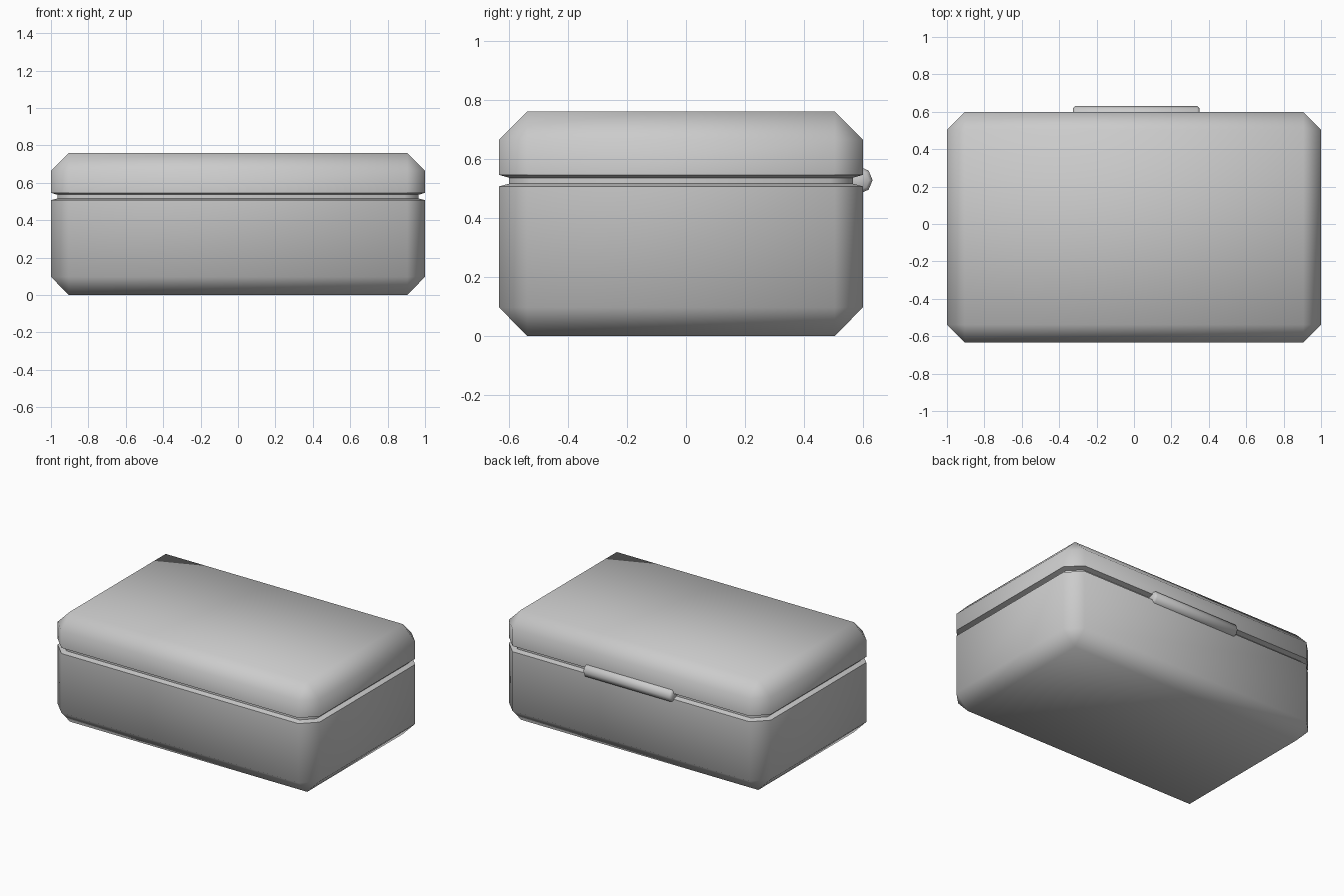
import bpy, bmesh, math

if "Cube" in bpy.data.objects:
    bpy.data.objects.remove(bpy.data.objects["Cube"])

HX, HY, YC = 1.0, 0.616, -0.017   # half sizes and y centre of the case
CH = 0.095                        # chamfer width
GROOVE = 0.034                    # depth of the seam


def finish(name, bm):
    bmesh.ops.remove_doubles(bm, verts=bm.verts, dist=1e-5)
    bmesh.ops.recalc_face_normals(bm, faces=bm.faces)
    me = bpy.data.meshes.new(name)
    bm.to_mesh(me)
    bm.free()
    ob = bpy.data.objects.new(name, me)
    bpy.context.collection.objects.link(ob)
    bpy.ops.object.select_all(action='DESELECT')
    ob.select_set(True)
    bpy.context.view_layer.objects.active = ob
    bpy.ops.object.shade_smooth_by_angle(angle=math.radians(50))
    return ob


def ring(bm, z, inset, cut):
    """Rectangle with its corners cut off."""
    a, b = HX - inset, HY - inset
    pts = []
    for sx, sy in ((1, 1), (-1, 1), (-1, -1), (1, -1)):
        pair = [(sx * a, sy * (b - cut)), (sx * (a - cut), sy * b)]
        pts += pair if sx * sy > 0 else pair[::-1]
    return [bm.verts.new((x, y + YC, z)) for x, y in pts]


def shell(name, levels, cap_bottom=False, cap_top=False):
    """Skin a stack of (z, inset, corner cut) rings."""
    bm = bmesh.new()
    rings = [ring(bm, *lv) for lv in levels]
    for lo, hi in zip(rings, rings[1:]):
        for i in range(8):
            j = (i + 1) % 8
            bm.faces.new((lo[i], lo[j], hi[j], hi[i]))
    if cap_bottom:
        bm.faces.new(rings[0][::-1])
    if cap_top:
        bm.faces.new(rings[-1])
    return finish(name, bm)


# Case halves, with lips that slope into the seam
seam_cut = CH - GROOVE * 0.586
shell("base", [(0, CH, 0), (0.097, 0, CH), (0.507, 0, CH),
               (0.516, GROOVE, seam_cut)], cap_bottom=True)
shell("seam_band", [(0.516, GROOVE, seam_cut), (0.536, GROOVE, seam_cut)])
shell("lid", [(0.536, GROOVE, seam_cut), (0.546, 0, CH),
              (0.665, 0, CH), (0.76, CH, 0)], cap_top=True)

# Hinge barrel: octagonal bar with bevelled ends
R, END = 0.046, 0.012
bm = bmesh.new()
loops = []
for x, r in ((-0.325, R - END), (-0.325 + END, R), (0.35 - END, R), (0.35, R - END)):
    loops.append([bm.verts.new((x, 0.586 + r * math.cos(k * math.pi / 4),
                                0.528 + r * math.sin(k * math.pi / 4))) for k in range(8)])
for lo, hi in zip(loops, loops[1:]):
    for i in range(8):
        j = (i + 1) % 8
        bm.faces.new((lo[i], lo[j], hi[j], hi[i]))
bm.faces.new(loops[0][::-1])
bm.faces.new(loops[-1])
finish("hinge", bm)
